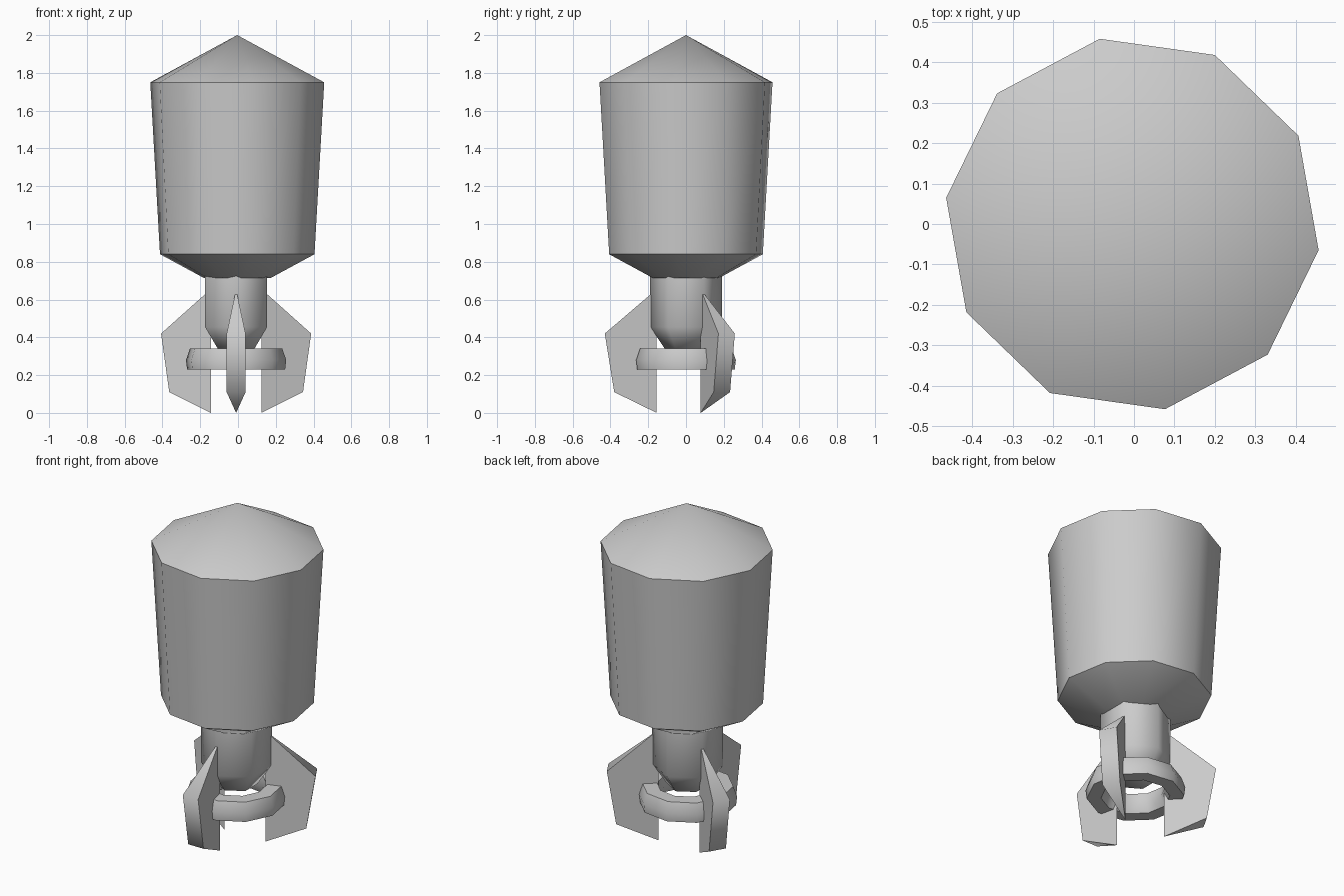
import bpy, bmesh, math
from math import radians, cos, sin

if "Cube" in bpy.data.objects:
    bpy.data.objects.remove(bpy.data.objects["Cube"], do_unlink=True)

grey = bpy.data.materials.new("plain grey")
grey.use_nodes = True
colour = (0.6, 0.6, 0.6, 1)
grey.diffuse_color = colour
grey.node_tree.nodes["Principled BSDF"].inputs["Base Color"].default_value = colour


def finish(name, bm, x, smooth_angle):
    bmesh.ops.remove_doubles(bm, verts=bm.verts, dist=0.0005)
    bmesh.ops.recalc_face_normals(bm, faces=bm.faces)
    mesh = bpy.data.meshes.new(name)
    bm.to_mesh(mesh)
    bm.free()
    mesh.materials.append(grey)
    obj = bpy.data.objects.new(name, mesh)
    bpy.context.collection.objects.link(obj)
    obj.location.x = x
    bpy.ops.object.select_all(action="DESELECT")
    obj.select_set(True)
    bpy.context.view_layer.objects.active = obj
    bpy.ops.object.shade_smooth_by_angle(angle=radians(smooth_angle))
    return obj


def lathe(name, profile, sides, start, x, smooth_angle, closed=False):
    """Turn a radius/height profile around z; an open one is capped."""
    bm = bmesh.new()
    rings = []
    for r, z in profile:
        rings.append([bm.verts.new((r * cos(a), r * sin(a), z)) for a in
                      (radians(start + 360 * i / sides) for i in range(sides))])
    pairs = list(zip(rings, rings[1:]))
    if closed:
        pairs.append((rings[-1], rings[0]))
    else:
        bm.faces.new(rings[0])
    for low, high in pairs:
        for i in range(sides):
            j = (i + 1) % sides
            bm.faces.new((low[i], low[j], high[j], high[i]))
    return finish(name, bm, x, smooth_angle)


# Ten-sided body with pointed cap and sloping underside
lathe("body", [(0.18, 0.715), (0.413, 0.84), (0.465, 1.75), (0, 2)],
      10, -8, -0.004, 45)

# Six-sided tail tube narrowing to a nozzle
lathe("tail_tube", [(0.112, 0.34), (0.19, 0.455), (0.19, 0.73)],
      6, 30, -0.01, 62)

# Ring that ties the fins together
lathe("fin_ring", [(0.185, 0.23), (0.262, 0.23), (0.268, 0.28),
                   (0.247, 0.34), (0.165, 0.34), (0.16, 0.28)],
      10, -8, -0.01, 50, closed=True)

# Wedge fins, sharp at the axis side and thick at the outer edge
for name, angle in (("front_fin", -90), ("left_fin", 30), ("right_fin", 150)):
    bm = bmesh.new()
    top = bm.verts.new((0.155, 0, 0.655))
    bottom = bm.verts.new((0.155, 0, 0))
    sides = []
    for t in (-0.05, 0.05):
        upper = bm.verts.new((0.43, t, 0.42))
        lower = bm.verts.new((0.38, t, 0.11))
        bm.faces.new((top, upper, lower, bottom))
        sides.append((upper, lower))
    (u1, l1), (u2, l2) = sides
    bm.faces.new((top, u1, u2))
    bm.faces.new((u1, l1, l2, u2))
    bm.faces.new((bottom, l1, l2))
    fin = finish(name, bm, -0.01, 60)
    fin.rotation_euler.z = radians(angle)
